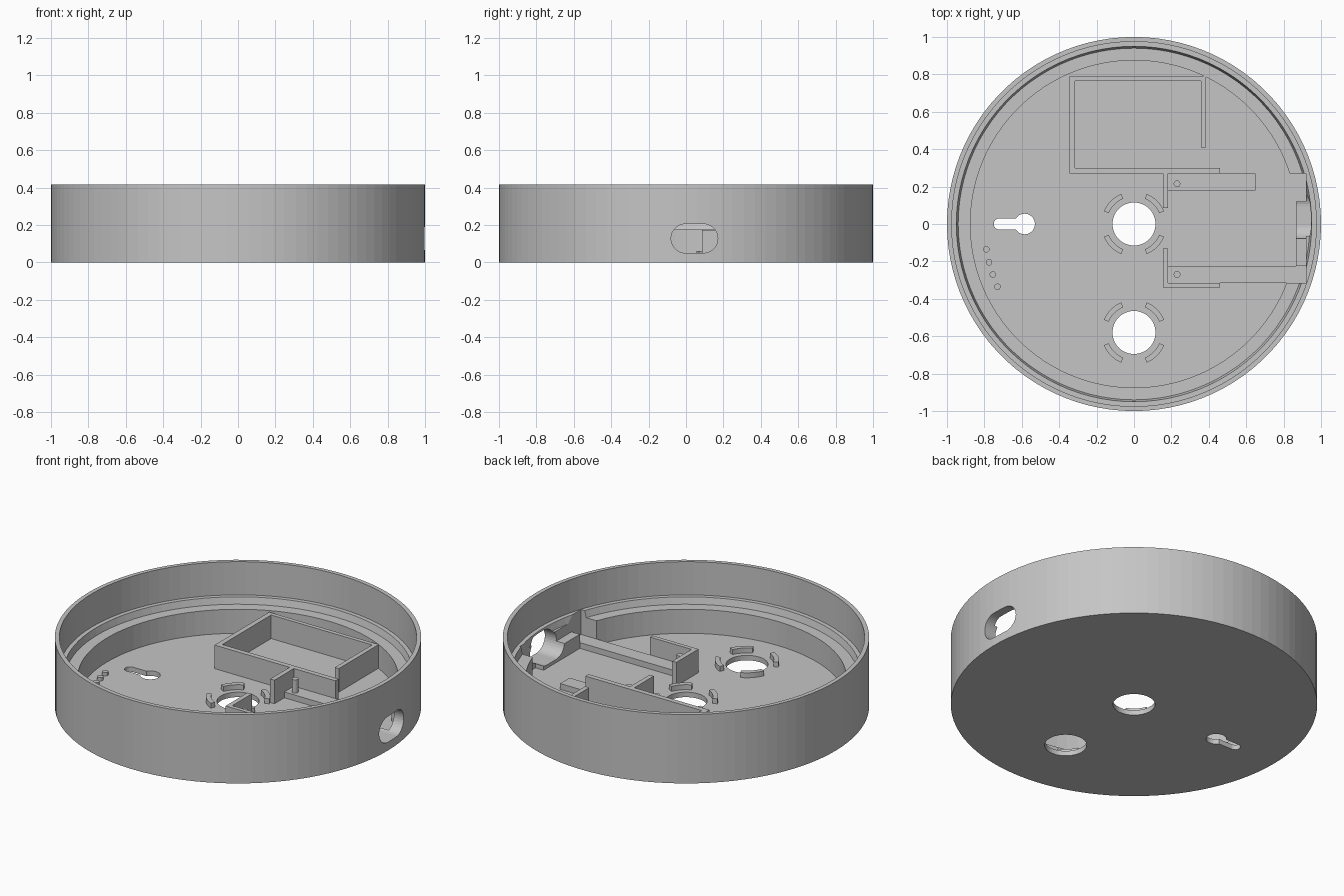
import bpy, bmesh
from math import cos, sin, pi, radians

if "Cube" in bpy.data.objects:
    bpy.data.objects.remove(bpy.data.objects["Cube"], do_unlink=True)

grey = bpy.data.materials.new("plain grey")
grey.use_nodes = True
grey.diffuse_color = (0.56, 0.56, 0.56, 1)
grey.node_tree.nodes["Principled BSDF"].inputs["Base Color"].default_value = grey.diffuse_color

FLOOR, WALL_TOP, RAIL_TOP = 0.03, 0.172, 0.065
SINK = 0.02  # parts start slightly inside the floor


def circle(cx, cy, r, n=48, start=0, end=2 * pi, closed=True):
    steps = n if closed else n - 1
    return [(cx + r * cos(start + (end - start) * i / steps),
             cy + r * sin(start + (end - start) * i / steps)) for i in range(n)]


def rect(x0, x1, y0, y1):
    return [(x0, y0), (x1, y0), (x1, y1), (x0, y1)]


def loft(name, rings):
    """Solid made of stacked rings of equal length, capped at both ends."""
    bm = bmesh.new()
    loops = [[bm.verts.new(p) for p in ring] for ring in rings]
    bm.faces.new(loops[0])
    bm.faces.new(loops[-1])
    n = len(loops[0])
    for a, b in zip(loops, loops[1:]):
        for i in range(n):
            j = (i + 1) % n
            bm.faces.new((a[i], a[j], b[j], b[i]))
    bmesh.ops.recalc_face_normals(bm, faces=bm.faces)
    mesh = bpy.data.meshes.new(name)
    bm.to_mesh(mesh)
    bm.free()
    mesh.materials.append(grey)
    obj = bpy.data.objects.new(name, mesh)
    bpy.context.scene.collection.objects.link(obj)
    return obj


def prism(name, outline, lo, hi, along_x=False):
    if along_x:
        return loft(name, [[(h, y, z) for y, z in outline] for h in (lo, hi)])
    return loft(name, [[(x, y, h) for x, y in outline] for h in (lo, hi)])


def cut(target, cutters):
    """Subtract the cutters, bake the result and discard them."""
    for c in cutters:
        c.hide_render = True
        mod = target.modifiers.new("cut", 'BOOLEAN')
        mod.operation, mod.solver, mod.object = 'DIFFERENCE', 'EXACT', c
    bpy.context.view_layer.update()
    graph = bpy.context.evaluated_depsgraph_get()
    baked = bpy.data.meshes.new_from_object(target.evaluated_get(graph))
    target.modifiers.clear()
    target.data = baked
    for c in cutters:
        bpy.data.objects.remove(c, do_unlink=True)


def port_cutter():
    # Rounded slot through the side wall
    r, z = 0.0775, 0.1275
    outline = (circle(0.0925, z, r, 17, -pi / 2, pi / 2, False)
               + circle(-0.0025, z, r, 17, pi / 2, 3 * pi / 2, False))
    return prism("port_cutter", outline, 0.8, 1.1, along_x=True)


# Round shell with two stepped ledges inside
profile = [(1, 0), (1, 0.415), (0.975, 0.415), (0.975, 0.215), (0.95, 0.215),
           (0.94, 0.175), (0.875, 0.175), (0.875, FLOOR)]
shell = loft("shell", [[(x, y, z) for x, y in circle(0, 0, r, 100)] for r, z in profile])

# Openings: cable holes, keyhole, connector pocket and port
cut(shell, [
    prism("hole_cutter", circle(0, 0, 0.115), -0.1, 0.1),
    prism("hole_cutter", circle(0, -0.58, 0.115), -0.1, 0.1),
    prism("keyhole_cutter", circle(-0.585, 0, 0.055), -0.1, 0.1),
    prism("keyhole_slot_cutter",
          rect(-0.72, -0.58, -0.03, 0.03)[1:3]
          + circle(-0.72, 0, 0.03, 13, pi / 2, 3 * pi / 2, False), -0.11, 0.11),
    prism("pocket_cutter", rect(0.6, 0.92, -0.315, 0.27), FLOOR, 0.3),
    port_cutter()])

# Battery compartment wall, open at one corner
prism("compartment_wall", [(-0.345, 0.27), (0.46, 0.27), (0.46, 0.30), (-0.315, 0.30),
                           (-0.315, 0.765), (0.358, 0.765), (0.358, 0.41),
                           (0.385, 0.41), (0.385, 0.79), (-0.345, 0.79)], SINK, WALL_TOP)

# Board holder: end walls, rails and locating pins
prism("board_stop_back", rect(0.155, 0.183, 0.085, 0.27), SINK, WALL_TOP)
prism("board_stop_front", [(0.155, -0.34), (0.46, -0.34), (0.46, -0.315),
                           (0.183, -0.315), (0.183, -0.13), (0.155, -0.13)], SINK, WALL_TOP)
prism("board_rail_back", rect(0.183, 0.65, 0.18, 0.27), SINK, RAIL_TOP)
prism("board_rail_front", rect(0.183, 0.92, -0.315, -0.225), SINK, RAIL_TOP)
for side, y in (("back", 0.215), ("front", -0.27)):
    prism("board_pin_" + side, circle(0.23, y, 0.018, 20), RAIL_TOP - 0.01, 0.145)

# Cradle block behind the port
cradle = prism("port_cradle", rect(0.865, 0.925, -0.225, 0.12), SINK, 0.115)
cut(cradle, [port_cutter()])

# Broken collars around the two holes
for name, cy in (("centre", 0), ("front", -0.58)):
    for k in range(4):
        a, b = radians(90 * k + 23), radians(90 * k + 67)
        arc = (circle(0, cy, 0.175, 9, a, b, False)
               + circle(0, cy, 0.147, 9, b, a, False))
        prism(f"{name}_collar_{k + 1}", arc, SINK, 0.06)

# Row of small marker studs
for k, (x, y) in enumerate([(-0.79, -0.135), (-0.775, -0.205), (-0.755, -0.27), (-0.73, -0.335)]):
    prism(f"marker_stud_{k + 1}", circle(x, y, 0.017, 20), SINK, 0.05)
